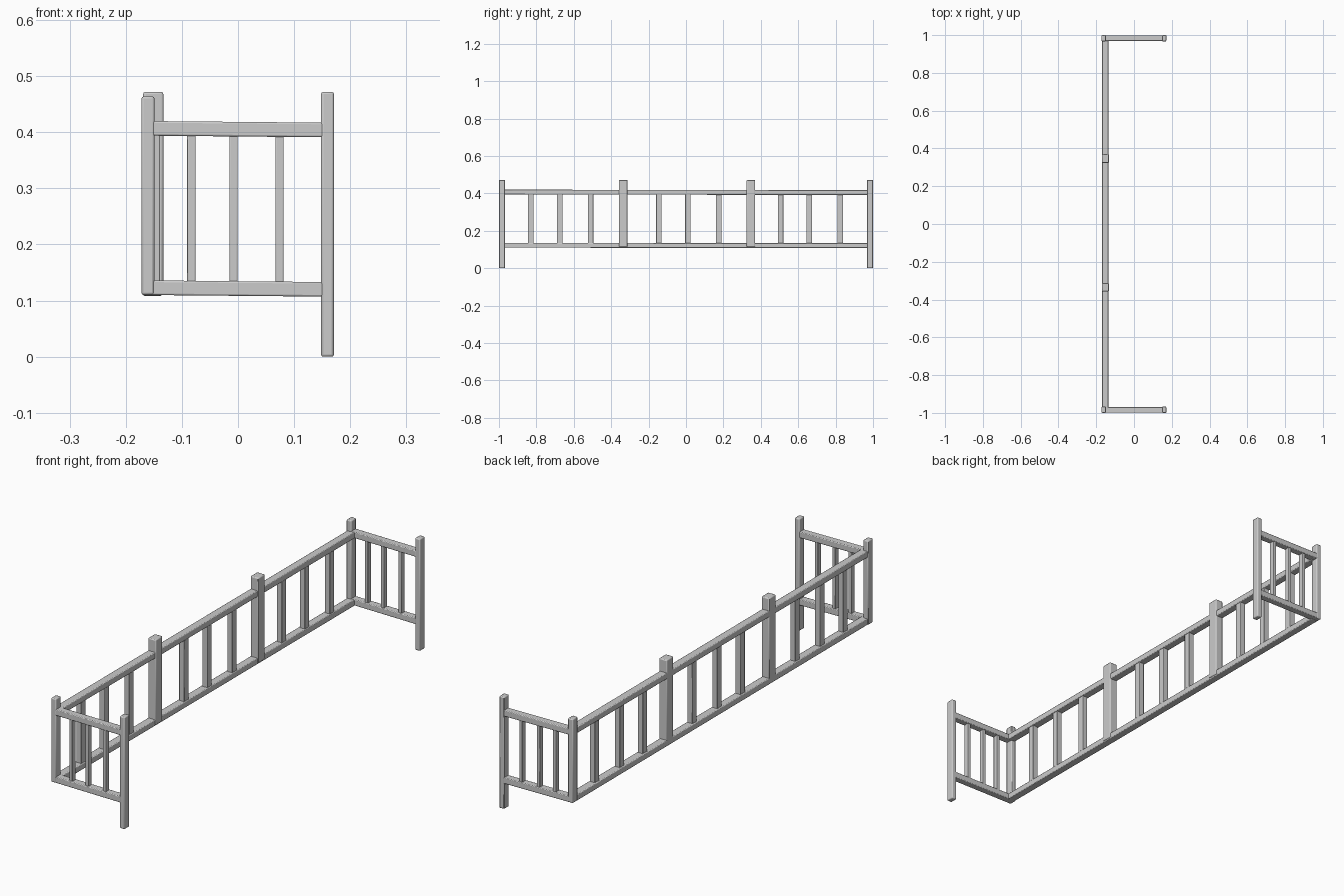
import bpy
from mathutils import Vector

if "Cube" in bpy.data.objects:
    bpy.data.objects.remove(bpy.data.objects["Cube"])


def beam(name, lo, hi, bevel=0.003, drop=0.0, axis=0):
    """Bevelled box between two corners; drop lowers its far end along axis."""
    lo, hi = Vector(lo), Vector(hi)
    bpy.ops.mesh.primitive_cube_add(size=1, location=(lo + hi) / 2)
    ob = bpy.context.object
    ob.name = name
    for v in ob.data.vertices:
        far = v.co[axis] > 0
        v.co = Vector([v.co[i] * (hi - lo)[i] for i in range(3)])
        if far:
            v.co.z -= drop
    mod = ob.modifiers.new("soft_edges", 'BEVEL')
    mod.width = bevel
    mod.segments = 2
    bpy.ops.object.shade_smooth_by_angle()
    return ob


RAILS = (("lower", 0.110, 0.136), ("upper", 0.394, 0.420))

# Two end panels, front and back
for s, side in ((-1, "front"), (1, "back")):
    def ys(a, b):
        return sorted((s * a, s * b))

    y0, y1 = ys(0.967, 1.0)
    beam(f"{side}_leg", (0.148, y0, 0), (0.171, y1, 0.472), 0.004)
    beam(f"{side}_corner_post", (-0.172, y0, 0.110), (-0.149, y1, 0.464), 0.004)
    y0, y1 = ys(0.969, 0.999)
    for label, z0, z1 in RAILS:
        beam(f"{side}_{label}_rail", (-0.166, y0, z0), (0.160, y1, z1), drop=0.003)
    y0, y1 = ys(0.973, 0.995)
    for i, x in enumerate((-0.083, -0.008, 0.074)):
        beam(f"{side}_baluster_{i + 1}", (x - 0.0075, y0, 0.123),
             (x + 0.0075, y1, 0.406), 0.002)

# Long side rails
for label, z0, z1 in RAILS:
    beam(f"long_{label}_rail", (-0.169, -0.98, z0), (-0.136, 0.98, z1), drop=0.002, axis=1)

# Taller intermediate posts
for i, y in enumerate((-0.335, 0.347)):
    beam(f"middle_post_{i + 1}", (-0.169, y - 0.023, 0.114), (-0.133, y + 0.023, 0.472), 0.004)

# Long side balusters
for i, y in enumerate((-0.83, -0.675, -0.51, -0.145, 0.01, 0.175, 0.506, 0.659, 0.825)):
    beam(f"long_baluster_{i + 1}", (-0.163, y - 0.015, 0.123), (-0.139, y + 0.015, 0.406), 0.002)
